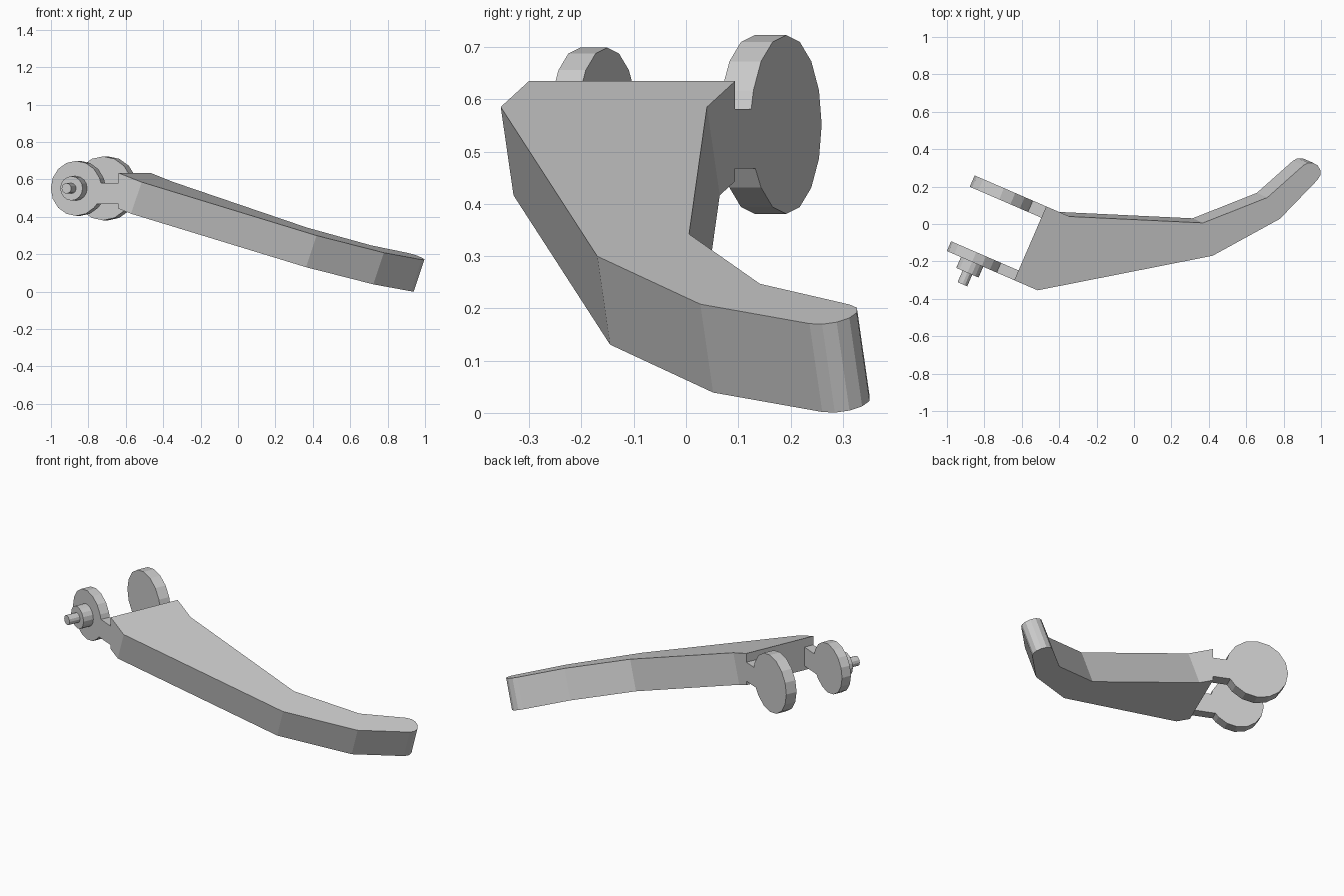
import bpy
import bmesh
import math
from mathutils import Matrix

if "Cube" in bpy.data.objects:
    bpy.data.objects.remove(bpy.data.objects["Cube"])

YAW = Matrix.Rotation(math.radians(-23.4), 4, 'Z')   # whole lever is turned in plan
TILT = math.radians(20)                              # blade slopes down to the tip
HINGE_U, HINGE_Z = -0.714, 0.552
END_U, TOP_Z, DEPTH = -0.468, 0.635, 0.18


def loft(name, ring_a, ring_b):
    """Solid between two matching rings of points."""
    bm = bmesh.new()
    a = [bm.verts.new(p) for p in ring_a]
    b = [bm.verts.new(p) for p in ring_b]
    n = len(a)
    bm.faces.new(a)
    bm.faces.new(b[::-1])
    for i in range(n):
        j = (i + 1) % n
        bm.faces.new((a[j], a[i], b[i], b[j]))
    bmesh.ops.recalc_face_normals(bm, faces=bm.faces[:])
    bm.transform(YAW)
    mesh = bpy.data.meshes.new(name)
    bm.to_mesh(mesh)
    bm.free()
    obj = bpy.data.objects.new(name, mesh)
    bpy.context.collection.objects.link(obj)
    return obj


def plate(name, profile, v0, v1):
    """Upright profile (u, z) given thickness from v0 to v1."""
    return loft(name, [(u, v0, z) for u, z in profile], [(u, v1, z) for u, z in profile])


def circle(r, sides):
    steps = [2 * math.pi * i / sides for i in range(sides)]
    return [(HINGE_U + r * math.cos(t), HINGE_Z + r * math.sin(t)) for t in steps]


def hinge_profile(r):
    """Disc outline with a neck running to the end of the blade."""
    top, bottom = 0.582, 0.468
    reach = lambda z: HINGE_U + math.sqrt(r * r - (z - HINGE_Z) ** 2)
    arc = [p for p in circle(r, 16)
           if not (p[0] > HINGE_U and bottom - 0.01 < p[1] < top + 0.01)]
    return ([(END_U, bottom), (END_U, top), (reach(top), top)] + arc
            + [(reach(bottom), bottom)])


# Blade: plan outline with a rounded tip
outline = [(END_U, -0.53), (-0.332, -0.53), (0.453, 0.011), (0.705, 0.335)]
tip_u, tip_v, tip_r = 0.757, 0.627, 0.054
for i in range(7):
    t = math.radians(-22 + 180 * i / 6)
    outline.append((tip_u + tip_r * math.cos(t), tip_v + tip_r * math.sin(t)))
outline += [(0.598, 0.413), (0.3365, 0.152), (-0.332, -0.10), (END_U, -0.10)]

upper, lower = [], []
for u, v in outline:
    z = TOP_Z - math.tan(TILT) * (u - END_U)
    upper.append((u, v, z))
    if u == END_U:      # hinge end is cut upright
        lower.append((u, v, z - DEPTH / math.cos(TILT)))
    else:
        lower.append((u - DEPTH * math.sin(TILT), v, z - DEPTH * math.cos(TILT)))
loft("blade", upper, lower)

# Hinge discs with necks, flush with the blade sides
plate("front_hinge_disc", hinge_profile(0.147), -0.53, -0.473)
plate("back_hinge_disc", hinge_profile(0.171), -0.166, -0.10)

# Stepped pivot pin on the front disc
plate("pivot_boss", circle(0.065, 16), -0.593, -0.53)
plate("pivot_pin", circle(0.028, 12), -0.66, -0.593)
